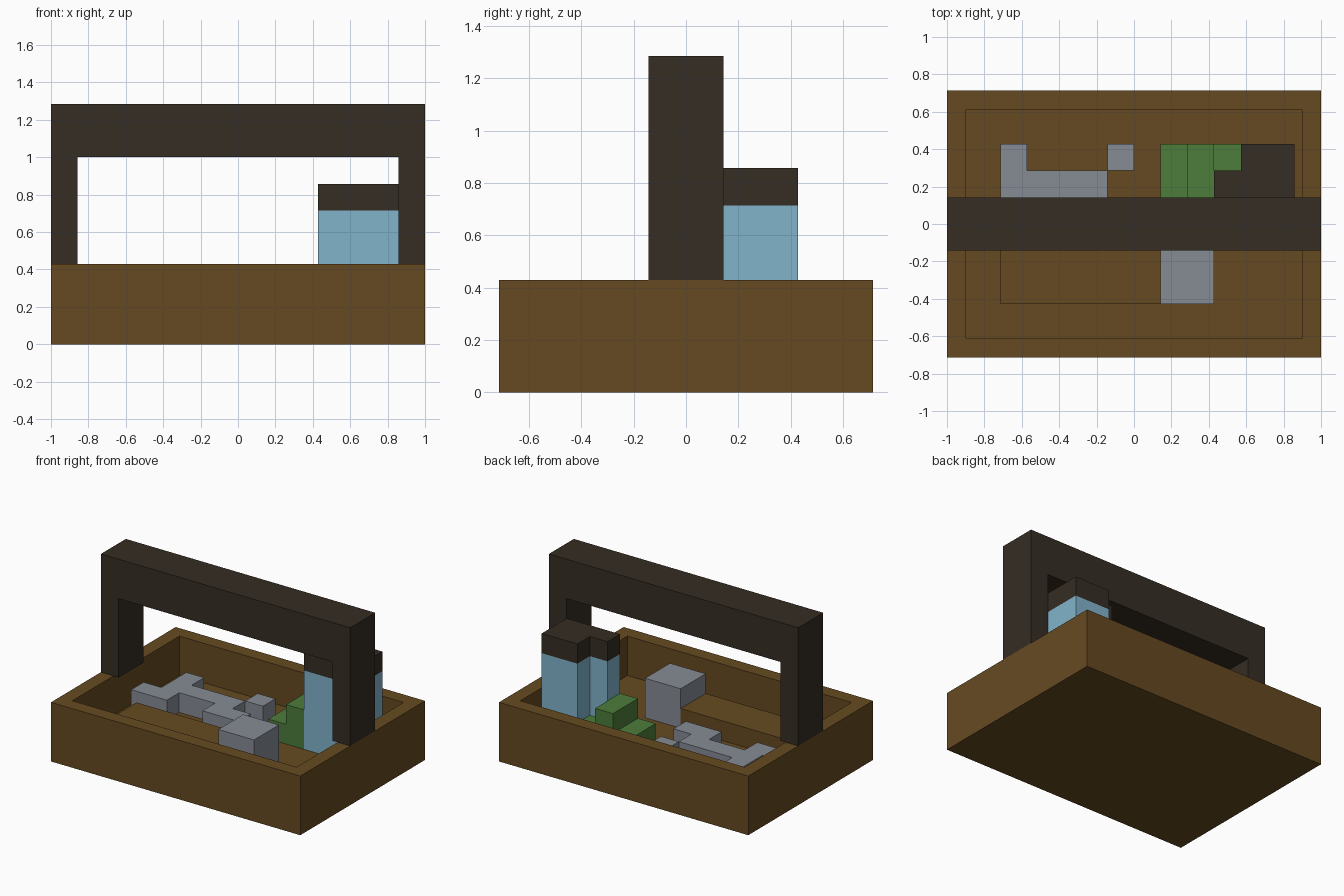
import bpy
import bmesh
from mathutils import Vector

cube = bpy.data.objects.get("Cube")
if cube:
    bpy.data.objects.remove(cube, do_unlink=True)

UNIT = 1 / 7                      # size of one block
ORIGIN = Vector((7, 5, 0))        # centre of the tray in blocks


def to_linear(value):
    value /= 255
    return value / 12.92 if value <= 0.04045 else ((value + 0.055) / 1.055) ** 2.4


def make_material(name, red, green, blue):
    colour = (to_linear(red), to_linear(green), to_linear(blue), 1)
    material = bpy.data.materials.new(name)
    material.use_nodes = True
    material.diffuse_color = colour
    shader = next(n for n in material.node_tree.nodes if n.type == 'BSDF_PRINCIPLED')
    shader.inputs["Base Color"].default_value = colour
    shader.inputs["Roughness"].default_value = 0.9
    return material


wood = make_material("brown wood", 102, 74, 33)
dark_wood = make_material("dark wood", 53, 45, 35)
glass = make_material("light blue", 130, 180, 203)
leaf = make_material("leaf green", 77, 125, 59)
stone = make_material("stone grey", 134, 139, 148)


def finish(name, bm, material):
    """Scale from blocks to units and add the mesh to the scene."""
    bmesh.ops.recalc_face_normals(bm, faces=bm.faces)
    for vert in bm.verts:
        vert.co = (vert.co - ORIGIN) * UNIT
    mesh = bpy.data.meshes.new(name)
    bm.to_mesh(mesh)
    bm.free()
    mesh.materials.append(material)
    obj = bpy.data.objects.new(name, mesh)
    bpy.context.scene.collection.objects.link(obj)
    return obj


def prism(name, outline, direction, material):
    """Extrude a flat outline along a direction."""
    bm = bmesh.new()
    face = bm.faces.new([bm.verts.new(p) for p in outline])
    result = bmesh.ops.extrude_face_region(bm, geom=[face], use_keep_orig=True)
    moved = [v for v in result["geom"] if isinstance(v, bmesh.types.BMVert)]
    bmesh.ops.translate(bm, verts=moved, vec=direction)
    return finish(name, bm, material)


def column(name, outline, bottom, top, material):
    points = [(x, y, bottom) for x, y in outline]
    return prism(name, points, (0, 0, top - bottom), material)


def rect(x0, x1, y0, y1):
    return [(x0, y0), (x1, y0), (x1, y1), (x0, y1)]


# Tray: a block whose top is inset and pushed down to the floor
bm = bmesh.new()
bmesh.ops.create_cube(bm, size=1)
for vert in bm.verts:
    vert.co = ((vert.co.x + 0.5) * 14, (vert.co.y + 0.5) * 10, (vert.co.z + 0.5) * 3)
bm.normal_update()
top_face = max(bm.faces, key=lambda f: f.calc_center_median().z)
bmesh.ops.inset_region(bm, faces=[top_face], thickness=1)
floor = bmesh.ops.extrude_face_region(bm, geom=[top_face])
bmesh.ops.translate(bm, vec=(0, 0, -2),
                    verts=[v for v in floor["geom"] if isinstance(v, bmesh.types.BMVert)])
if top_face.is_valid:
    bmesh.ops.delete(bm, geom=[top_face], context='FACES_ONLY')
finish("tray", bm, wood)

# Handle: an arch profile extruded front to back
arch = [(0, 3), (1, 3), (1, 7), (13, 7), (13, 3), (14, 3), (14, 9), (0, 9)]
prism("handle", [(x, 4, z) for x, z in arch], (0, 2, 0), dark_wood)

# Raised plank and stone block in front of the handle
column("floor_plank", rect(2, 8, 2, 4), 1, 2, wood)
column("stone_block", rect(8, 10, 2, 4), 1, 3, stone)

# Low stones behind and under the handle
path = [(1, 5), (3, 5), (3, 6), (5, 6), (5, 5), (7, 5), (7, 6),
        (6, 6), (6, 7), (3, 7), (3, 8), (2, 8), (2, 6), (1, 6)]
column("stone_path", path, 1, 2, stone)
column("stepping_stone", rect(6, 7, 7, 8), 1, 2, stone)

# Stepped greenery
column("low_hedge", rect(8, 9, 6, 8), 1, 2, leaf)
column("tall_hedge", rect(9, 10, 6, 8), 1, 3, leaf)
column("corner_hedge", rect(10, 11, 7, 8), 1, 2, leaf)

# Jar with a notched corner and its lid
jar = [(10, 6), (13, 6), (13, 8), (11, 8), (11, 7), (10, 7)]
column("jar", jar, 1, 5, glass)
column("jar_lid", jar, 5, 6, dark_wood)
